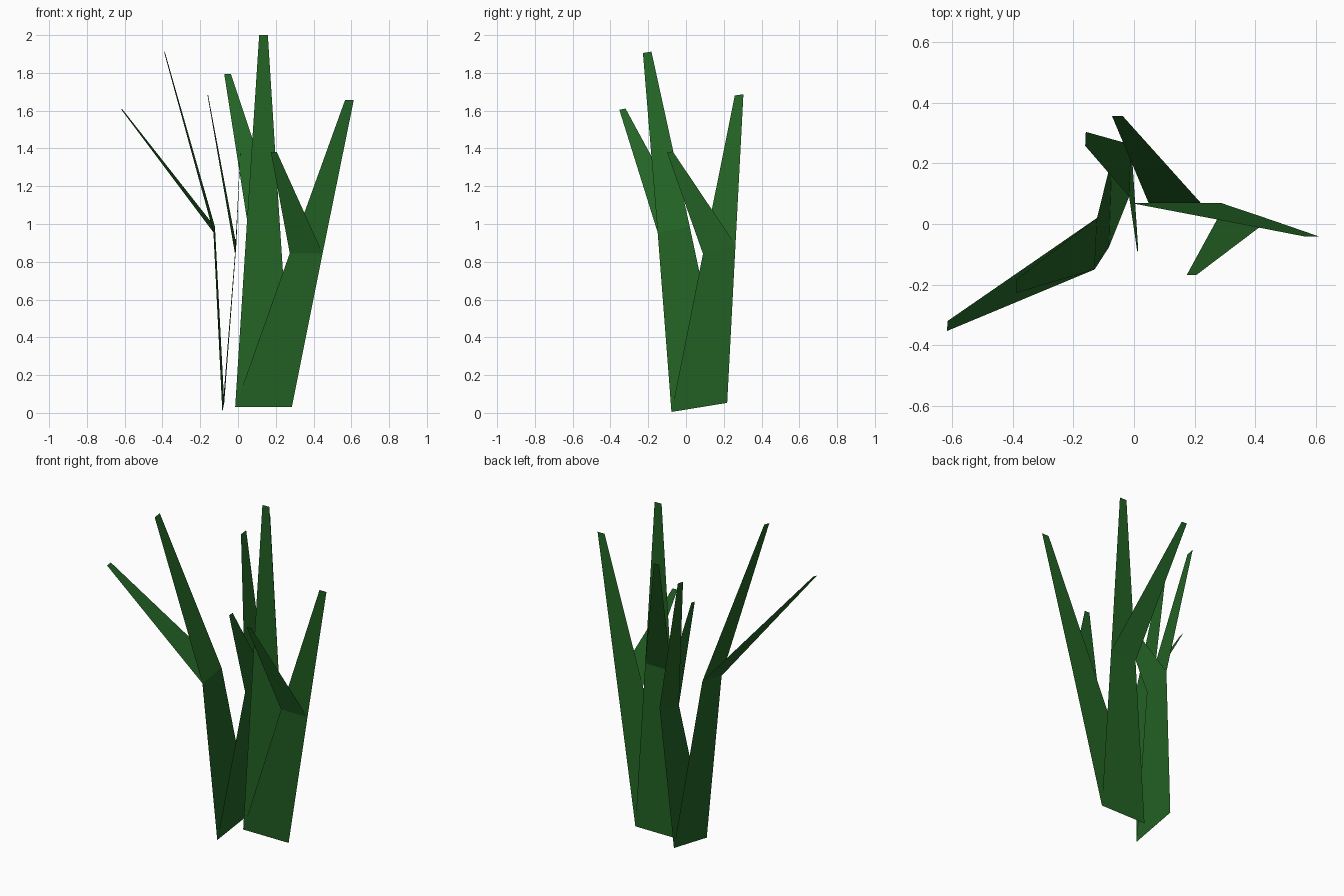
import bpy, bmesh

green = bpy.data.materials.new("leaf_green")
green.diffuse_color = (0.017, 0.125, 0.018, 1)


def grass_clump(name, base, stalks):
    """Flat stalks sharing one base edge; each splits at its fold into tapering tips."""
    bm = bmesh.new()
    low = [bm.verts.new(p) for p in base]
    for fold, tips in stalks:
        mid = [bm.verts.new(p) for p in fold]
        bm.faces.new((low[0], low[1], mid[1], mid[0]))
        for tip in tips:
            top = [bm.verts.new(p) for p in tip]
            bm.faces.new((mid[0], mid[1], top[1], top[0]))
    me = bpy.data.meshes.new(name)
    bm.to_mesh(me)
    bm.free()
    me.materials.append(green)
    ob = bpy.data.objects.new(name, me)
    bpy.context.collection.objects.link(ob)
    return ob


# Right clump: facing the front
grass_clump(
    "grass_clump_right",
    [(-0.015, 0.07, 0.03), (0.285, 0.07, 0.03)],
    [
        ([(0.048, 0.07, 1.02), (0.22, 0.07, 1.02)],
         [[(0.112, 0.07, 2.0), (0.158, 0.07, 2.0)],
          [(-0.073, 0.357, 1.795), (-0.038, 0.357, 1.795)]]),
        ([(0.274, 0.015, 0.845), (0.448, 0.015, 0.845)],
         [[(0.567, -0.042, 1.657), (0.613, -0.042, 1.657)],
          [(0.174, -0.168, 1.38), (0.206, -0.168, 1.38)]]),
    ])

# Left clump: turned sideways and slightly tilted
grass_clump(
    "grass_clump_left",
    [(-0.083, -0.077, 0.005), (-0.073, 0.218, 0.053)],
    [
        ([(-0.13, -0.15, 0.955), (-0.122, 0.02, 0.985)],
         [[(-0.39, -0.228, 1.905), (-0.388, -0.183, 1.913)],
          [(-0.617, -0.353, 1.605), (-0.615, -0.32, 1.611)]]),
        ([(-0.016, 0.09, 0.842), (-0.009, 0.262, 0.89)],
         [[(-0.161, 0.258, 1.68), (-0.159, 0.304, 1.687)],
          [(0.012, -0.1, 1.378), (0.013, -0.07, 1.384)]]),
    ])
